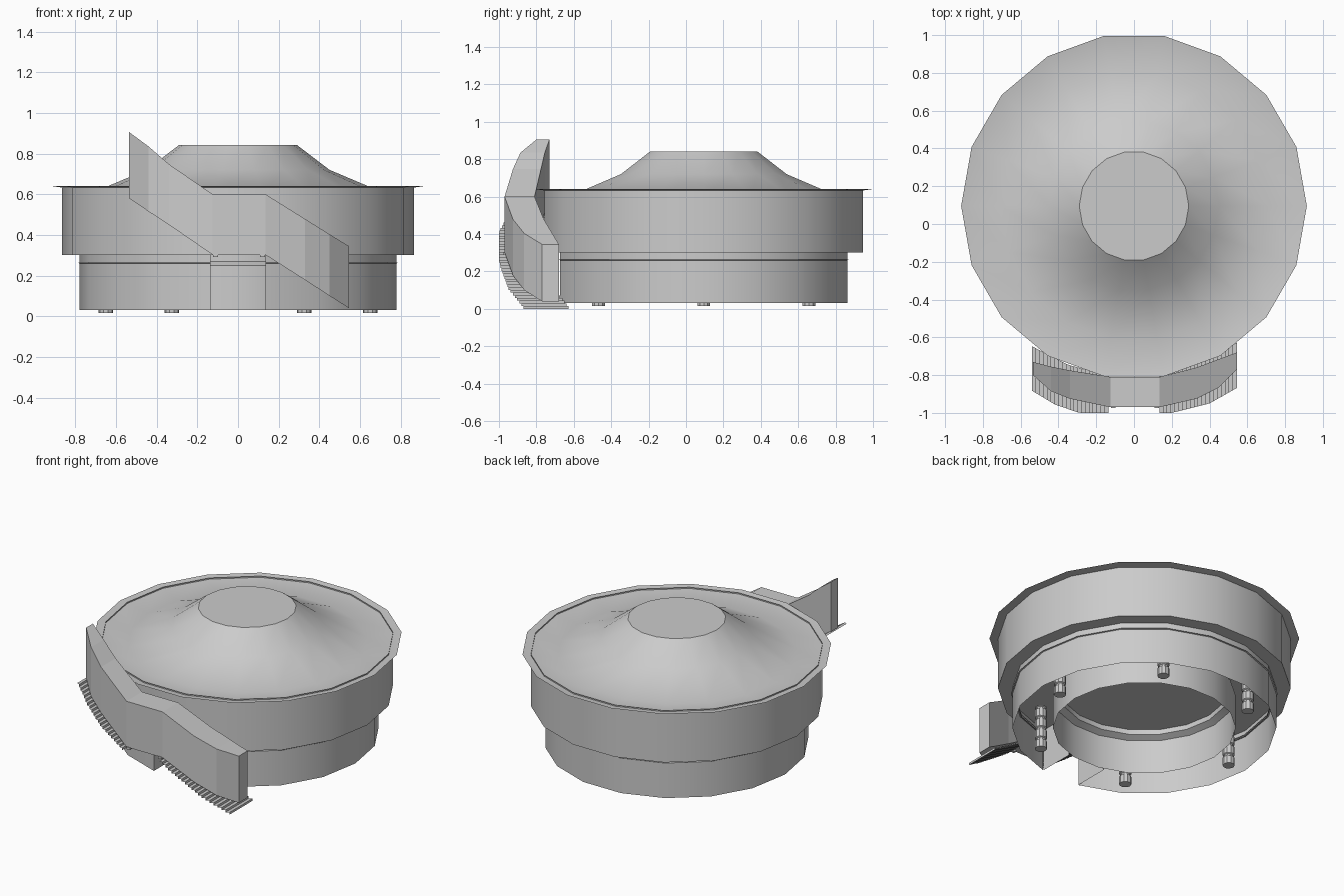
import bpy
from math import cos, sin, radians, tau

if "Cube" in bpy.data.objects:
    bpy.data.objects.remove(bpy.data.objects["Cube"])

CY = 0.095      # centre of the round building
SIDES = 18
FRONT = 13      # index of the front facet


def make(name, verts, faces, smooth=True):
    me = bpy.data.meshes.new(name)
    me.from_pydata(verts, [], faces)
    me.update()
    ob = bpy.data.objects.new(name, me)
    bpy.context.collection.objects.link(ob)
    if smooth:
        bpy.ops.object.select_all(action='DESELECT')
        ob.select_set(True)
        bpy.context.view_layer.objects.active = ob
        bpy.ops.object.shade_smooth_by_angle(angle=radians(35))
    return ob


def lathe(name, profile, n=SIDES, centre=(0, CY), skip=(), caps=()):
    """Revolve (radius, z) pairs; caps lists profile rows to close."""
    verts = [(centre[0] + r * cos(tau * k / n), centre[1] + r * sin(tau * k / n), z)
             for r, z in profile for k in range(n)]
    faces = []
    for i in range(len(profile) - 1):
        for k in range(n):
            if k not in skip:
                j = (k + 1) % n
                faces.append((i * n + k, i * n + j, (i + 1) * n + j, (i + 1) * n + k))
    for row in caps:
        ring = [row * n + k for k in range(n)]
        faces.append(ring[::-1] if row == 0 else ring)
    return make(name, verts, faces)


def lerp(pts, x):
    for (x0, y0), (x1, y1) in zip(pts, pts[1:]):
        if x <= x1:
            return y0 + (y1 - y0) * (x - x0) / (x1 - x0)
    return pts[-1][1]


# Round body
lathe("roof", [(0.915, 0.64), (0.71, 0.61), (0.45, 0.72), (0.29, 0.842)], caps=(3,))
lathe("upper_wall", [(0.865, 0.302), (0.865, 0.641)], caps=(0,))
lathe("lower_wall", [(0.78, 0.03), (0.78, 0.302)], skip=(FRONT,))
lathe("trim_ring", [(0.77, 0.268), (0.788, 0.262), (0.77, 0.256)], skip=(FRONT,))
lathe("inner_ring", [(0.50, 0.302), (0.50, 0.27), (0.54, 0.25), (0.54, 0.03)])

# Entrance side walls between outer wall and inner ring
for s, side in ((-1, "left"), (1, "right")):
    x = 0.135 * s
    y0, y1 = CY - 0.768, CY - 0.53
    make("entrance_wall_" + side,
         [(x, y0, 0.03), (x, y1, 0.03), (x, y1, 0.302), (x, y0, 0.302)], [(0, 1, 2, 3)])

# Banded support legs between the two rings
for i in range(6):
    a = radians(60 * i)
    prof = [(0.036, 0.015)]
    for b in range(4):
        z = 0.015 + 0.07 * b
        prof += [(0.036, z + 0.05), (0.028, z + 0.055), (0.028, z + 0.065), (0.036, z + 0.07)]
    lathe("support_leg", prof, 10, (0.65 * cos(a), CY + 0.65 * sin(a)), caps=(0,))

# Curved stair enclosure: x, inner y, outer y, bottom z, top z
stations = [(-0.535, -0.73, -0.80, 0.58, 0.905), (-0.44, -0.755, -0.885, 0.515, 0.835),
            (-0.34, -0.775, -0.925, 0.45, 0.748), (-0.125, -0.81, -0.97, 0.302, 0.60),
            (0.135, -0.81, -0.97, 0.302, 0.60), (0.33, -0.76, -0.925, 0.178, 0.478),
            (0.45, -0.715, -0.865, 0.10, 0.403), (0.545, -0.68, -0.77, 0.04, 0.345)]
verts, faces = [], []
for x, yi, yo, zb, zt in stations:
    verts += [(x, yo, zb), (x, yi, zb), (x, yi, zt), (x, yo, zt)]
for i in range(len(stations) - 1):
    for k in range(4):
        a, b = i * 4 + k, i * 4 + (k + 1) % 4
        faces.append((a, a + 4, b + 4, b))
e = len(verts)
faces += [(0, 1, 2, 3), (e - 1, e - 2, e - 3, e - 4)]
make("stair_enclosure", verts, faces, smooth=False)

# Thin folded stair flights poking out beneath the enclosure
outer = [(-0.545, -0.88), (-0.42, -0.955), (-0.29, -1.0), (0.2, -1.0), (0.4, -0.95), (0.55, -0.865)]
inner = [(-0.545, -0.645), (-0.35, -0.745), (-0.15, -0.80), (0.15, -0.80), (0.35, -0.735), (0.55, -0.625)]


def flight(name, x0, z0, x1, z1, n):
    pts = []
    for i in range(n):
        xa, xb = x0 + (x1 - x0) * i / n, x0 + (x1 - x0) * (i + 1) / n
        za, zb = z0 + (z1 - z0) * i / n, z0 + (z1 - z0) * (i + 1) / n
        pts += [(xa, za), (xa, zb), (xb, zb)] if i == 0 else [(xa, zb), (xb, zb)]
    v = []
    for x, z in pts:
        v += [(x, lerp(outer, x), z), (x, lerp(inner, x), z)]
    make(name, v, [(2 * i, 2 * i + 2, 2 * i + 3, 2 * i + 1) for i in range(len(pts) - 1)], False)


flight("lower_stairs", 0.545, 0.0, 0.135, 0.29, 20)
flight("upper_stairs", -0.135, 0.29, -0.54, 0.575, 20)

# Small brackets under the landing
for x in (-0.11, 0.12):
    bpy.ops.mesh.primitive_cube_add(size=1, location=(x, -0.965, 0.298))
    ob = bpy.context.object
    ob.name = "landing_bracket"
    ob.scale = (0.025, 0.02, 0.014)
